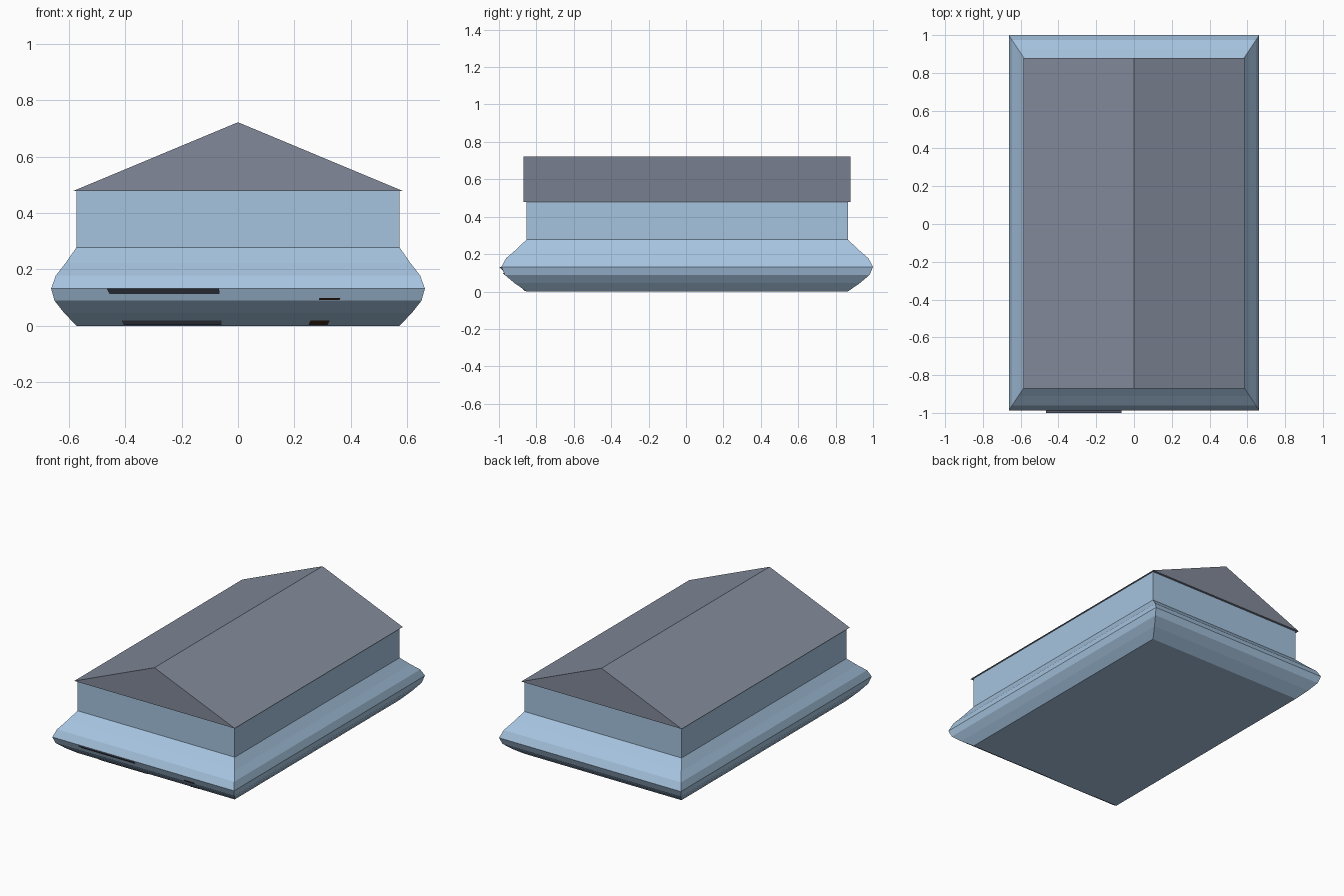
import bpy, bmesh

if "Cube" in bpy.data.objects:
    bpy.data.objects.remove(bpy.data.objects["Cube"])

CY = 0.0065            # the front panel shifts the house slightly back
HX, HY = 0.573, 0.8587  # half size of the straight walls


def material(name, rgb):
    m = bpy.data.materials.new(name)
    m.diffuse_color = (*rgb, 1)
    m.use_nodes = True
    m.node_tree.nodes["Principled BSDF"].inputs["Base Color"].default_value = m.diffuse_color
    return m


def loft(name, rings, mat):
    """Skin a stack of equal-length rings and cap both ends."""
    bm = bmesh.new()
    loops = [[bm.verts.new(p) for p in ring] for ring in rings]
    for a, b in zip(loops, loops[1:]):
        n = len(a)
        for i in range(n):
            bm.faces.new((a[i], a[(i + 1) % n], b[(i + 1) % n], b[i]))
    bm.faces.new(loops[0][::-1])
    bm.faces.new(loops[-1])
    bmesh.ops.recalc_face_normals(bm, faces=bm.faces)
    me = bpy.data.meshes.new(name)
    bm.to_mesh(me)
    bm.free()
    me.materials.append(mat)
    ob = bpy.data.objects.new(name, me)
    bpy.context.collection.objects.link(ob)
    return ob


def wall_ring(scale, z):
    x, y = HX * scale, HY * scale
    return [(-x, CY - y, z), (x, CY - y, z), (x, CY + y, z), (-x, CY + y, z)]


def slab_ring(x0, x1, y, z, depth=0.03):
    return [(x0, y, z), (x1, y, z), (x1, y + depth, z), (x0, y + depth, z)]


blue = material("wall_blue", (0.38, 0.55, 0.74))
slate = material("roof_slate", (0.22, 0.25, 0.32))
dark = material("panel_dark", (0.09, 0.10, 0.14))
brown = material("post_brown", (0.06, 0.025, 0.012))

# Walls with the bulging lower skirt
profile = [(1, 0), (1.077, 0.046), (1.136, 0.089), (1.157, 0.132),
           (1.128, 0.178), (1.067, 0.223), (1, 0.278), (1, 0.48)]
loft("house_walls", [wall_ring(s, z) for s, z in profile], blue)

# Gabled roof
loft("gable_roof", [[(-0.585, y, 0.478), (0.585, y, 0.478), (0, y, 0.722)]
                    for y in (-0.87, 0.88)], slate)

# Leaning front panel and post, partly sunk in the skirt
loft("front_panel", [slab_ring(-0.405, -0.058, -0.861, 0.002),
                     slab_ring(-0.465, -0.067, -1.0, 0.132)], dark)
loft("front_post", [slab_ring(0.25, 0.317, -0.858, 0.002),
                    slab_ring(0.289, 0.363, -0.979, 0.098)], brown)
